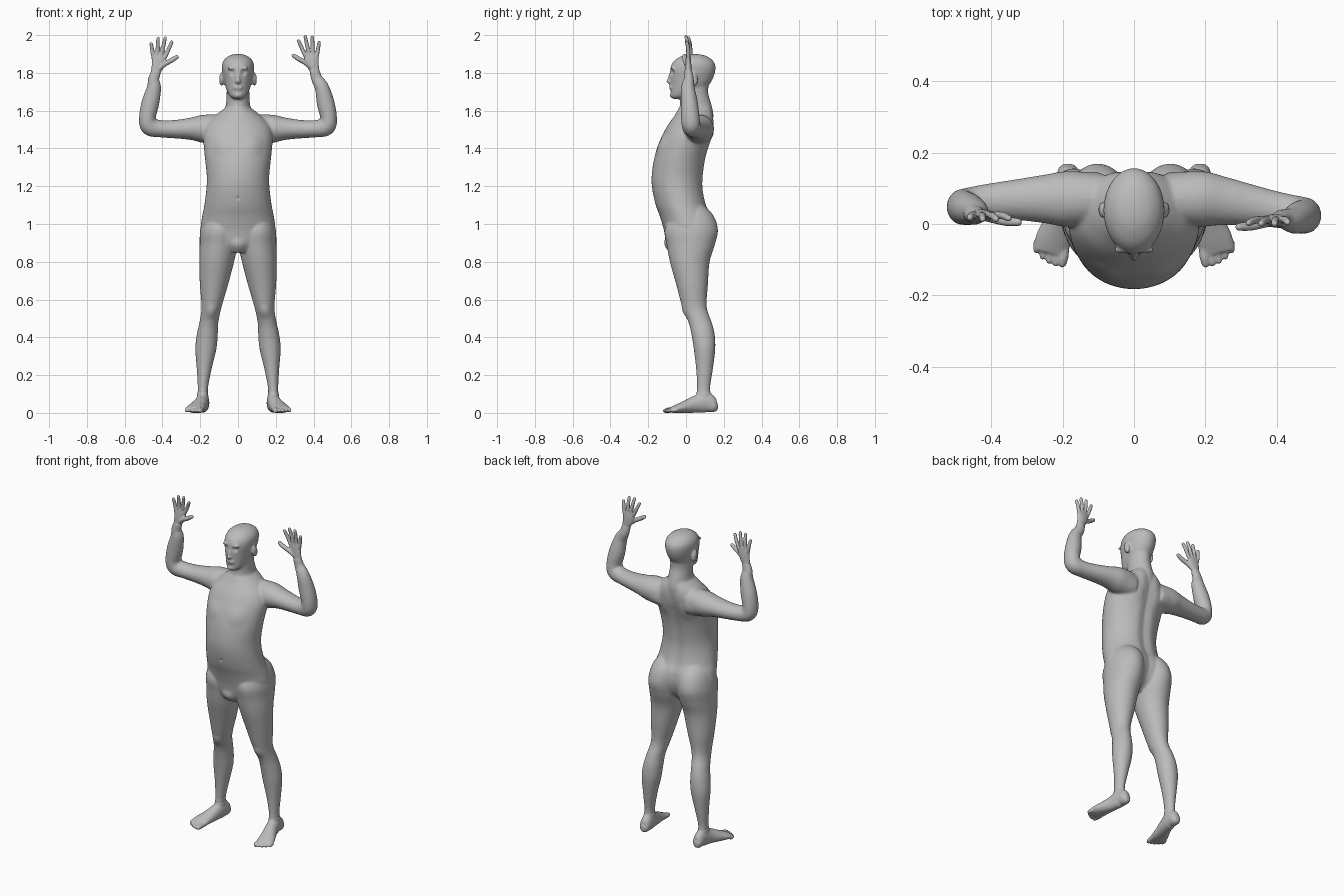
import bpy, bmesh, math
from mathutils import Vector, Matrix

if "Cube" in bpy.data.objects:
    bpy.data.objects.remove(bpy.data.objects["Cube"])

skin = bpy.data.materials.new("plain grey")
skin.use_nodes = True
grey = (0.5, 0.5, 0.5, 1)
skin.diffuse_color = grey
skin.node_tree.nodes["Principled BSDF"].inputs["Base Color"].default_value = grey


def spline(rows, steps=5):
    """Catmull-Rom rows between the given rows."""
    rows = [Vector(r) for r in rows]
    pts = [rows[0]] + rows + [rows[-1]]
    out = []
    for a, b, c, d in zip(pts, pts[1:], pts[2:], pts[3:]):
        for i in range(steps):
            t = i / steps
            out.append(0.5 * (2 * b + (c - a) * t + (2 * a - 5 * b + 4 * c - d) * t ** 2
                              + (3 * b - a - 3 * c + d) * t ** 3))
    return out + [rows[-1]]


def loft(bm, rings):
    loops = [[bm.verts.new((p.x, p.y, max(p.z, 0))) for p in ring] for ring in rings]
    n = len(loops[0])
    for a, b in zip(loops, loops[1:]):
        for i in range(n):
            bm.faces.new((a[i], a[(i + 1) % n], b[(i + 1) % n], b[i]))
    bm.faces.new(loops[0][::-1])
    bm.faces.new(loops[-1])


def circle(n=32):
    return [(math.cos(2 * math.pi * i / n), math.sin(2 * math.pi * i / n)) for i in range(n)]


def column(bm, rows, side=1, groove=0):
    """Upright loft; rows are height, centre x, half width, front y, back y."""
    rings = []
    for z, x, rx, yf, yb in spline(rows):
        ring = []
        for c, s in circle(48):
            y = (yf + yb) / 2 + s * (yb - yf) / 2
            if s > 0:
                y -= groove * math.exp(-(c * rx / 0.03) ** 2)
            ring.append(Vector((side * (x + c * rx), y, z)))
        rings.append(ring)
    loft(bm, rings)


def tube(bm, rows, across=(0, 1, 0), place=Matrix()):
    """Loft along a path; rows are x, y, z, radius in the bend plane, radius across."""
    rows = spline(rows)
    across = Vector(across)
    rings = []
    for i, row in enumerate(rows):
        along = rows[min(i + 1, len(rows) - 1)].to_3d() - rows[max(i - 1, 0)].to_3d()
        u = along.cross(across).normalized()
        v = u.cross(along).normalized()
        rings.append([place @ (row.to_3d() + u * c * row[3] + v * s * row[4]) for c, s in circle()])
    loft(bm, rings)


def digit(bm, points, r, across=(0, 1, 0), place=Matrix()):
    """Finger or toe with a rounded tip."""
    a, b = Vector(points[0]), Vector(points[-1])
    end = (b - a).normalized() * r
    rows = [(*p, r, r) for p in points[:-1]]
    rows += [(*(b - end), r * 0.85, r * 0.85), (*(b - end * 0.35), r * 0.65, r * 0.65), (*b, r * 0.15, r * 0.15)]
    tube(bm, rows, across, place)


def blob(bm, centre, size, tilt=0):
    m = Matrix.Translation(centre) @ Matrix.Rotation(tilt, 4, 'X') @ Matrix.Diagonal((*size, 1))
    bmesh.ops.create_uvsphere(bm, u_segments=24, v_segments=16, radius=1, matrix=m)


def finish(bm, name, voxel, passes, dents=()):
    """Fuse the overlapping forms into one skin, soften it, press in details."""
    bmesh.ops.recalc_face_normals(bm, faces=bm.faces)
    mesh = bpy.data.meshes.new(name)
    bm.to_mesh(mesh)
    bm.free()
    ob = bpy.data.objects.new(name, mesh)
    bpy.context.collection.objects.link(ob)
    bpy.ops.object.select_all(action='DESELECT')
    bpy.context.view_layer.objects.active = ob
    ob.select_set(True)
    fuse = ob.modifiers.new("fuse", 'REMESH')
    fuse.mode, fuse.voxel_size = 'VOXEL', voxel
    soften = ob.modifiers.new("soften", 'SMOOTH')
    soften.factor, soften.iterations = 0.5, passes
    for m in ("fuse", "soften"):
        bpy.ops.object.modifier_apply(modifier=m)
    for centre, radius, push in dents:
        for v in ob.data.vertices:
            d = (v.co - Vector(centre)).length / radius
            if d < 1:
                v.co.y += push * (1 - d * d) ** 2
    ob.data.materials.clear()
    ob.data.materials.append(skin)
    bpy.ops.object.shade_smooth()
    return ob


# Torso and neck
body = bmesh.new()
column(body, [(.85, 0, .06, -.085, .07), (.90, 0, .15, -.105, .12), (.97, 0, .195, -.118, .145),
              (1.04, 0, .19, -.138, .14), (1.10, 0, .178, -.16, .112), (1.18, 0, .168, -.178, .095),
              (1.25, 0, .165, -.182, .095), (1.34, 0, .174, -.17, .107), (1.42, 0, .182, -.147, .128),
              (1.48, 0, .183, -.12, .145), (1.53, 0, .165, -.092, .152), (1.575, 0, .12, -.06, .15),
              (1.61, 0, .075, -.04, .142)], groove=.014)
column(body, [(1.52, 0, .1, -.05, .14), (1.58, 0, .08, -.045, .145), (1.63, 0, .064, -.032, .135),
              (1.69, 0, .06, -.032, .118), (1.74, 0, .06, -.03, .12)])

# Legs
for side in (1, -1):
    column(body, [(1.11, .085, .05, -.03, .08), (1.05, .092, .085, -.08, .142), (.97, .101, .099, -.113, .169),
                  (.89, .103, .1, -.102, .153), (.80, .113, .092, -.085, .125), (.68, .127, .075, -.052, .116),
                  (.56, .14, .053, -.02, .11), (.48, .154, .05, .013, .136), (.42, .162, .055, .028, .151),
                  (.34, .17, .056, .041, .155), (.23, .179, .039, .054, .142), (.13, .186, .027, .058, .128),
                  (.07, .187, .03, .05, .14), (.04, .187, .025, .06, .14)], side)

# Arms, bent up at the elbow; each drifts a little in depth
wrists = {1: Vector((.405, .012, 1.81)), -1: Vector((-.435, .025, 1.803))}
for side, wrist in wrists.items():
    rows = [(.09, .07, 1.50, .08, .072), (.185, .07, 1.504, .074, .078), (.25, .067, 1.504, .059, .068),
            (.33, .06, 1.502, .049, .057), (.41, .05, 1.504, .045, .05), (.465, .04, 1.517, .05, .049),
            (.48, .035, 1.56, .044, .049), (.464, .03, 1.64, .047, .045), (.445, .022, 1.72, .038, .036)]
    shift = .012 * -side
    rows = [(side * x, y + shift * min(1, max(0, (x - .2) / .2)), z, a, b) for x, y, z, a, b in rows]
    rows += [(*(wrist + Vector((side * .012, .003, -.04))), .03, .026), (*wrist, .027, .02),
             (*(wrist + Vector((-side * .004, 0, .02))), .026, .015)]
    tube(body, rows)

# Head with nose, ears, brow, lips and chin
column(body, [(1.662, 0, .02, -.068, -.02), (1.675, 0, .04, -.079, .01), (1.70, 0, .056, -.08, .06),
              (1.73, 0, .068, -.081, .115), (1.77, 0, .077, -.083, .142), (1.81, 0, .084, -.084, .155),
              (1.845, 0, .084, -.076, .154), (1.872, 0, .071, -.053, .135), (1.892, 0, .044, -.015, .1),
              (1.90, 0, .012, .02, .06)])
blob(body, (0, -.086, 1.753), (.015, .019, .012))
blob(body, (0, -.083, 1.775), (.01, .013, .036), -.25)
blob(body, (0, -.078, 1.722), (.026, .012, .013))
blob(body, (0, -.068, 1.682), (.024, .018, .016))
dents = [((0, -.18, 1.135), .018, .014), ((0, -.1, .885), .05, -.012), ((0, -.094, 1.721), .014, .003)]
for side in (1, -1):
    blob(body, (side * .03, -.072, 1.824), (.028, .012, .008))
    blob(body, (side * .088, .04, 1.765), (.012, .022, .036), .2)
    dents += [((side * .032, -.08, 1.803), .024, .012), ((side * .03, -.076, 1.802), .011, -.005),
              ((side * .085, -.14, 1.42), .075, -.007), ((side * .1, .14, 1.44), .08, .008),
              ((side * .14, -.02, .53), .05, -.007)]
finish(body, "body", .0065, 5, dents)

# Hands: palm, thumb and four fingers
fingers = [((-.049, 0, .08), (-.088, -.01, .168)), ((-.029, 0, .088), (-.051, -.012, .19)),
           ((-.008, 0, .085), (-.012, -.012, .188)), ((.012, 0, .074), (.026, -.008, .16))]
for side, wrist in wrists.items():
    place = Matrix.Translation(wrist) @ Matrix.Diagonal((side, 1, 1, 1))
    hand = bmesh.new()
    tube(hand, [(.004, 0, -.025, .025, .018), (0, 0, .005, .026, .017), (-.01, 0, .035, .033, .016),
                (-.017, 0, .07, .039, .013), (-.019, 0, .094, .034, .009)], place=place)
    for base, tip in fingers:
        mid = Vector(base).lerp(Vector(tip), .5) + Vector((0, .003, 0))
        digit(hand, [base, tuple(mid), tip], .0105, place=place)
    digit(hand, [(-.012, -.002, .015), (-.05, -.012, .045), (-.082, -.018, .063), (-.12, -.022, .087)],
          .013, place=place)
    finish(hand, "left_hand" if side > 0 else "right_hand", .0035, 3)

# Feet, turned out, with five toes
for side in (1, -1):
    place = Matrix.Diagonal((side, 1, 1, 1))
    foot = bmesh.new()
    tube(foot, [(.183, .168, .034, .016, .014), (.184, .15, .036, .034, .029), (.186, .105, .055, .055, .034),
                (.196, .05, .045, .045, .037), (.212, 0, .032, .034, .043), (.226, -.045, .022, .024, .05),
                (.235, -.08, .015, .014, .048)], (1, 0, 0), place)
    column(foot, [(.03, .187, .03, .04, .15), (.07, .187, .031, .048, .142), (.11, .187, .028, .056, .13)], side)
    for i in range(5):
        x, r = .198 + .0185 * i, .0145 if i == 0 else .0105
        y = -.122 + .0025 * i * i
        digit(foot, [(x - .004, -.055, .017), (x, y + .03, .014), (x + .004, y, .01)], r, (1, 0, 0), place)
    finish(foot, "left_foot" if side > 0 else "right_foot", .0045, 3)
